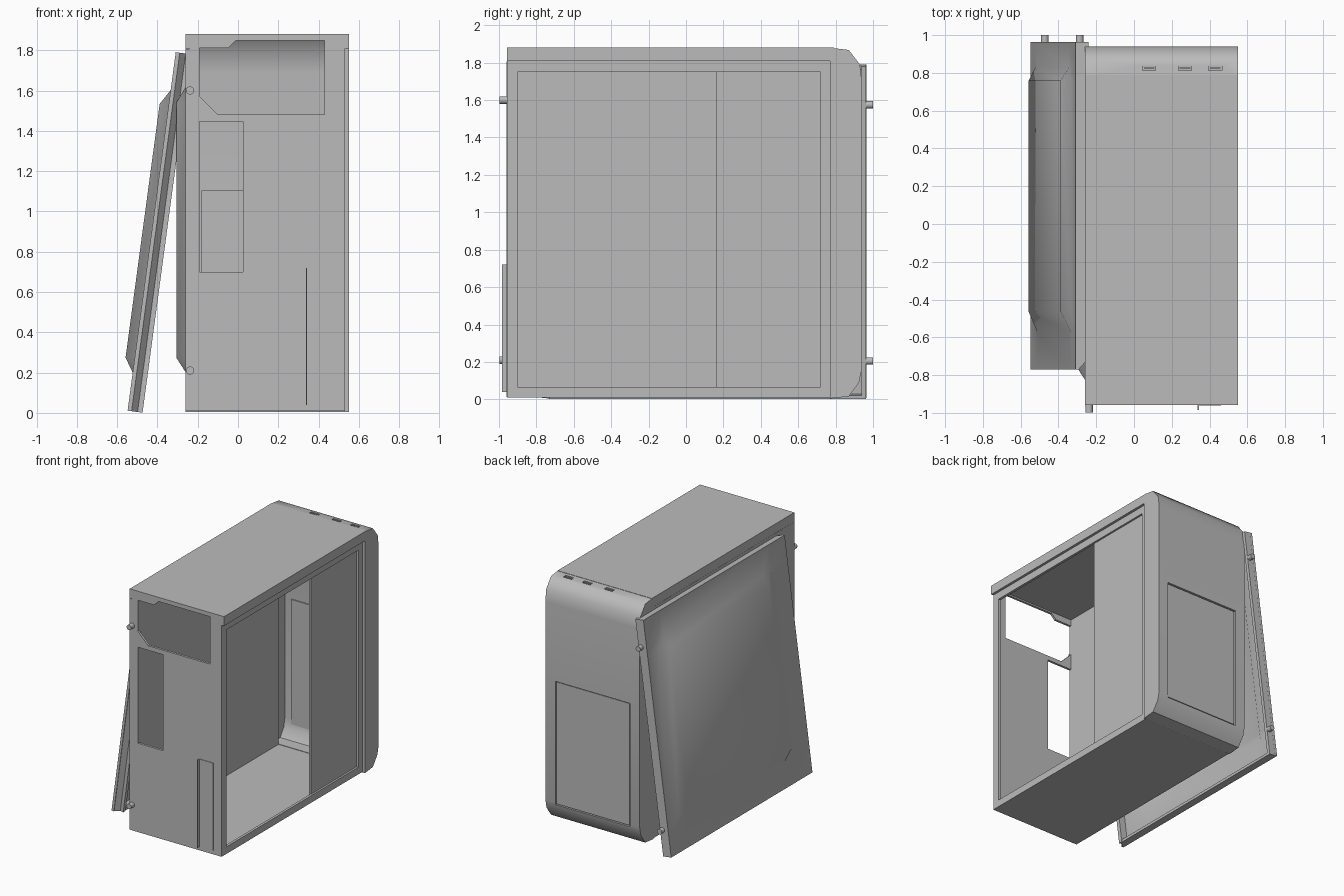
import bpy, bmesh, math
from mathutils import Matrix, Vector

if "Cube" in bpy.data.objects:
    bpy.data.objects.remove(bpy.data.objects["Cube"])

grey = bpy.data.materials.new("case grey")
grey.diffuse_color = (0.5, 0.5, 0.5, 1)
grey.use_nodes = True
grey.node_tree.nodes["Principled BSDF"].inputs["Base Color"].default_value = grey.diffuse_color


def make(name, bm, recalc=True):
    if recalc:
        bmesh.ops.recalc_face_normals(bm, faces=bm.faces)
    me = bpy.data.meshes.new(name)
    bm.to_mesh(me)
    bm.free()
    ob = bpy.data.objects.new(name, me)
    me.materials.append(grey)
    bpy.context.collection.objects.link(ob)
    return ob


def activate(ob):
    bpy.ops.object.select_all(action='DESELECT')
    ob.select_set(True)
    bpy.context.view_layer.objects.active = ob


def prism(name, pts, axis, a, b):
    """Extrude a 2D outline along x (points y,z), y (points x,z) or z (points x,y)."""
    bm = bmesh.new()

    def place(p, t):
        return {'x': (t, p[0], p[1]), 'y': (p[0], t, p[1]), 'z': (p[0], p[1], t)}[axis]
    lo = [bm.verts.new(place(p, a)) for p in pts]
    hi = [bm.verts.new(place(p, b)) for p in pts]
    bm.faces.new(lo)
    bm.faces.new(hi)
    n = len(pts)
    for i in range(n):
        bm.faces.new((lo[i], lo[(i + 1) % n], hi[(i + 1) % n], hi[i]))
    return make(name, bm)


def rect(a0, b0, a1, b1):
    return [(a0, b0), (a1, b0), (a1, b1), (a0, b1)]


def box(name, x0, x1, y0, y1, z0, z1):
    return prism(name, rect(x0, y0, x1, y1), 'z', z0, z1)


def cut(ob, cutter):
    m = ob.modifiers.new("cut", 'BOOLEAN')
    m.operation, m.solver, m.object = 'DIFFERENCE', 'EXACT', cutter
    activate(ob)
    bpy.ops.object.modifier_apply(modifier=m.name)
    bpy.data.objects.remove(cutter)


def smooth(ob, deg):
    activate(ob)
    bpy.ops.object.shade_smooth_by_angle(angle=math.radians(deg))


def peg(name, x, y0, y1, z):
    bm = bmesh.new()
    bmesh.ops.create_cone(bm, cap_ends=True, segments=20, radius1=0.02, radius2=0.02,
                          depth=y1 - y0, matrix=Matrix.Translation((x, (y0 + y1) / 2, z))
                          @ Matrix.Rotation(math.pi / 2, 4, 'X'))
    smooth(make(name, bm), 40)


# Chassis: top with side lips, floor, motherboard tray
box("top_plate", -0.26, 0.55, -0.958, 0.79, 1.86, 1.88)
for n, x in (("left", -0.26), ("right", 0.53)):
    box(n + "_top_lip", x, x + 0.02, -0.958, 0.78, 1.808, 1.862)
box("floor", -0.24, 0.53, -0.956, 0.80, 0.01, 0.03)
box("motherboard_tray", -0.205, -0.192, -0.945, 0.77, 0.03, 1.86)

# Rear wall with power supply and connector openings
wall = box("rear_wall", -0.24, 0.53, -0.958, -0.94, 0.01, 1.87)
cut(wall, prism("psu_cutter", [(-0.19, 1.81), (-0.05, 1.81), (-0.01, 1.848), (0.43, 1.848),
                               (0.43, 1.48), (-0.10, 1.48), (-0.19, 1.57)], 'y', -1.1, -0.9))
cut(wall, box("connector_cutter", -0.19, 0.025, -1.1, -0.9, 0.70, 1.445))

# Expansion slot cover, bent along one edge
prism("slot_cover", [(0.337, -0.985), (0.343, -0.985), (0.343, -0.962), (0.46, -0.962),
                     (0.46, -0.957), (0.337, -0.957)], 'z', 0.04, 0.72)

# Open side: frame around the opening and drive bay plate
frame = box("side_frame", 0.51, 0.53, -0.957, 0.775, 0.012, 1.81)
cut(frame, box("side_cutter", 0.4, 0.6, -0.90, 0.72, 0.065, 1.75))
box("drive_bay_plate", 0.50, 0.515, 0.16, 0.73, 0.03, 1.80)

# Hollow front fascia with rounded top and bottom
profile = [(0.77, 0.005), (0.87, 0.015), (0.925, 0.09), (0.94, 0.16),
           (0.94, 1.70), (0.93, 1.79), (0.87, 1.868), (0.77, 1.88)]
inner = [(0.6, 0.028), (0.86, 0.036), (0.905, 0.10), (0.918, 0.17),
         (0.918, 1.69), (0.908, 1.78), (0.86, 1.848), (0.6, 1.858)]
fascia = prism("front_fascia", profile, 'x', -0.26, 0.55)
cut(fascia, prism("hollow_cutter", inner, 'x', -0.24, 0.53))
cut(fascia, box("door_cutter", -0.175, 0.465, 0.88, 1.1, 0.14, 1.10))
for x in (0.08, 0.27, 0.43):
    cut(fascia, box("port_cutter", x - 0.035, x + 0.035, 0.812, 0.84, 1.864, 1.95))
    box("port_tongue", x - 0.028, x + 0.028, 0.822, 0.829, 1.856, 1.872)
smooth(fascia, 48)
box("front_door", -0.168, 0.458, 0.915, 0.932, 0.147, 1.093)
box("front_door_rim", -0.18, 0.47, 0.91, 0.918, 0.135, 1.105)


# Side panels: a thin skin with a raised field, screws toward one end
def panel(name, s, matrix):
    h = 0.8665
    ys = [-h, -h + 0.135, -h + 0.205, h - 0.305, h - 0.2, h]
    zs = [0, 0.19, 0.26, 1.53, 1.605, 1.795]
    bm = bmesh.new()
    g = [[bm.verts.new((-0.045 if 1 < i < 4 and 1 < j < 4 else 0, s * y, z))
          for j, z in enumerate(zs)] for i, y in enumerate(ys)]
    for i in range(5):
        for j in range(5):
            q = (g[i][j], g[i][j + 1], g[i + 1][j + 1], g[i + 1][j])
            bm.faces.new(q if s < 0 else q[::-1])
    bm.normal_update()
    if sum(f.normal.x for f in bm.faces) > 0:
        bmesh.ops.reverse_faces(bm, faces=bm.faces)
    ob = make(name, bm, recalc=False)
    m = ob.modifiers.new("thickness", 'SOLIDIFY')
    m.thickness, m.offset = 0.02, -1
    activate(ob)
    bpy.ops.object.modifier_apply(modifier=m.name)
    smooth(ob, 60)
    ob.matrix_world = matrix


panel("attached_side_panel", 1, Matrix.Translation((-0.26, -0.093, 0.012)))
lean = Matrix.Translation((-0.548, 0.0975, 0.011)) @ Matrix.Rotation(math.radians(7.65), 4, 'Y')
panel("leaning_side_panel", -1, lean)

# Folded flanges on the inside of the leaning panel
flanges = [
    prism("panel_hook_flange", [(0.018, -0.866), (0.05, -0.83), (0.075, -0.83),
                                (0.075, -0.80), (0.018, -0.80)], 'z', 0, 1.795),
    box("panel_screw_flange", 0.018, 0.07, 0.84, 0.866, 0, 1.795),
    box("panel_bottom_flange", 0.018, 0.07, -0.81, 0.85, 0, 0.02),
    box("panel_top_flange", 0.018, 0.05, -0.81, 0.85, 1.775, 1.795)]
for f in flanges:
    f.matrix_world = lean

# Thumb screws on both panels
for z in (0.21, 1.6):
    peg("attached_panel_screw", -0.238, -0.998, -0.95, z)
for x, z in ((-0.472, 0.205), (-0.288, 1.575)):
    peg("leaning_panel_screw", x, 0.955, 1.0, z)
